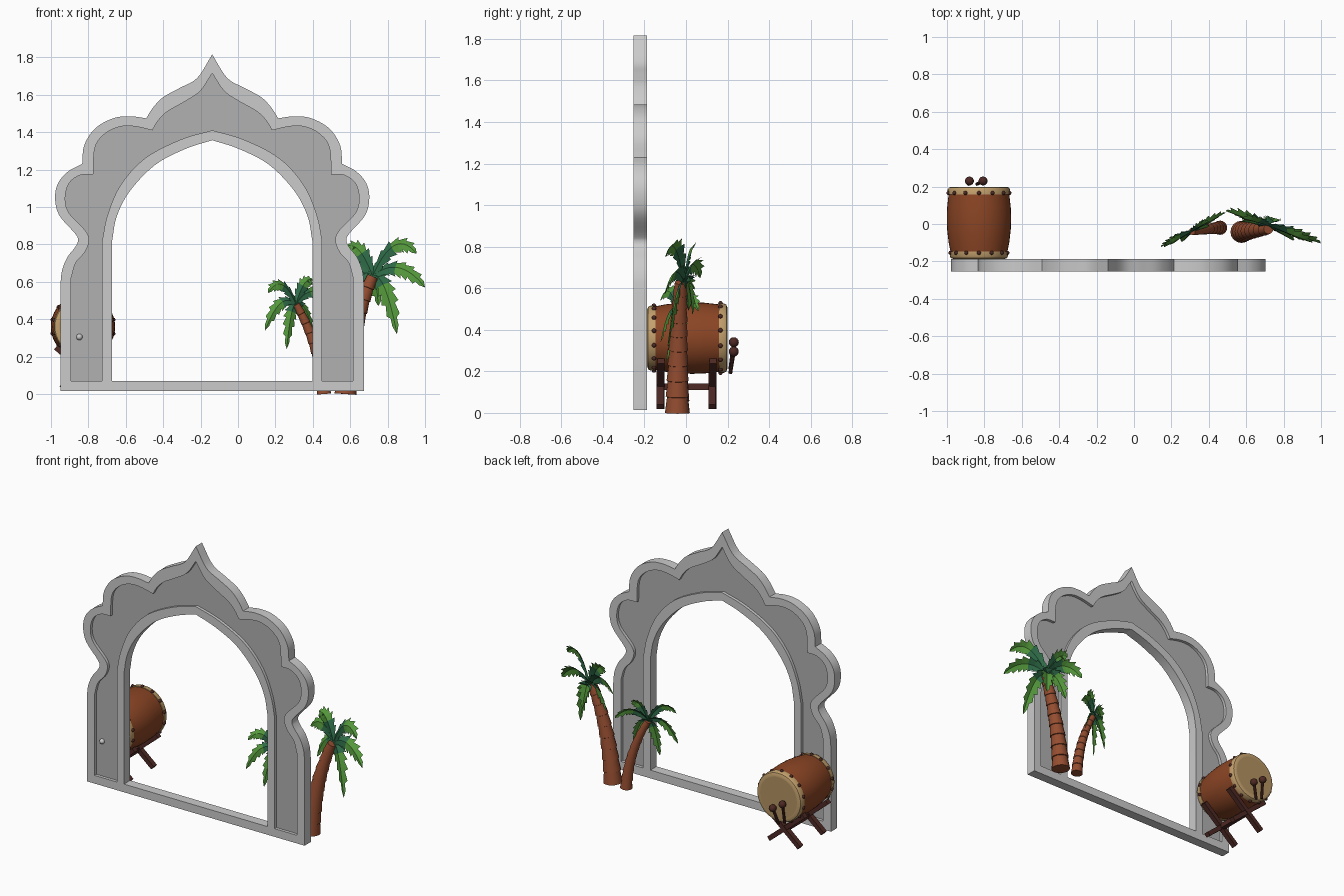
import bpy, bmesh, math
from mathutils import Vector

if "Cube" in bpy.data.objects:
    bpy.data.objects.remove(bpy.data.objects["Cube"], do_unlink=True)


def material(name, *rgb):
    m = bpy.data.materials.new(name)
    m.use_nodes = True
    m.diffuse_color = (*rgb, 1)
    m.node_tree.nodes["Principled BSDF"].inputs["Base Color"].default_value = (*rgb, 1)
    return m


STONE = material("light grey", .6, .6, .6)
PANEL = material("mid grey", .44, .44, .44)
WOOD = material("drum wood", .26, .06, .018)
BARK = material("palm bark", .3, .075, .03)
TAN = material("tan rim", .54, .35, .15)
SKIN = material("drum skin", .45, .29, .12)
DARK = material("dark wood", .075, .022, .017)
LIGHT_GREEN = material("light green", .09, .32, .045)
DEEP_GREEN = material("deep green", .028, .15, .065)


def finish(name, bm, mats, angle=35, recalc=True):
    """Turn a bmesh into a named object with smooth shading and sharp edges."""
    if recalc:
        bmesh.ops.remove_doubles(bm, verts=bm.verts, dist=1e-5)
        bmesh.ops.recalc_face_normals(bm, faces=bm.faces)
    me = bpy.data.meshes.new(name)
    bm.to_mesh(me)
    bm.free()
    for m in mats:
        me.materials.append(m)
    if angle:
        me.polygons.foreach_set("use_smooth", [True] * len(me.polygons))
        me.set_sharp_from_angle(angle=math.radians(angle))
    ob = bpy.data.objects.new(name, me)
    bpy.context.collection.objects.link(ob)
    return ob


# ---------- Archway ----------
ARCH_X, ARCH_Y = -.138, -.22


def smooth_path(sections, steps=5):
    """Smooth each section, keeping the corners between sections; units are hundredths."""
    out = []
    for sec in sections:
        p = [Vector(q) / 100 for q in sec]
        p = [2 * p[0] - p[1]] + p + [2 * p[-1] - p[-2]]
        for i in range(1, len(p) - 2):
            a, b, c, d = p[i - 1:i + 3]
            n = steps if len(sec) > 2 else 1
            for k in range(n):
                t = k / n
                out.append(b + (c - a) * t / 2 + (2 * a - 5 * b + 4 * c - d) * t * t / 2
                           + (3 * b - a - 3 * c + d) * t ** 3 / 2)
    return out + [Vector(sections[-1][-1]) / 100]


def mirrored(half):
    return half + [Vector((-p.x, p.y)) for p in reversed(half) if p.x > 1e-4]


def plate(name, loops, thickness, mat):
    cu = bpy.data.curves.new(name, 'CURVE')
    cu.dimensions, cu.fill_mode, cu.extrude = '2D', 'BOTH', thickness / 2
    for loop in loops:
        sp = cu.splines.new('POLY')
        sp.points.add(len(loop) - 1)
        for pt, p in zip(sp.points, loop):
            pt.co = (p.x, p.y, 0, 1)
        sp.use_cyclic_u = True
    tmp = bpy.data.objects.new(name + "_outline", cu)
    bpy.context.collection.objects.link(tmp)
    me = bpy.data.meshes.new_from_object(tmp.evaluated_get(bpy.context.evaluated_depsgraph_get()))
    bm = bmesh.new()
    bm.from_mesh(me)
    for f in bm.faces:
        f.material_index = 0
    bpy.data.objects.remove(tmp, do_unlink=True)
    bpy.data.meshes.remove(me)
    ob = finish(name, bm, [mat], 30)
    ob.rotation_euler.x = math.pi / 2
    ob.location = (ARCH_X, ARCH_Y, 0)


outer = smooth_path([
    [(0, 181.6), (8, 169), (17.6, 163.5), (26.2, 158.7), (31.5, 153.3), (35.3, 147.4)],
    [(35.3, 147.4), (44, 148.5), (53, 147.4), (62.6, 142), (68.4, 133), (69.5, 123)],
    [(69.5, 123), (77, 119), (82.4, 112.7), (84, 104.7), (81.8, 95.6), (73.5, 86),
     (71.7, 82.3), (73.3, 78.5), (77.5, 73), (80.3, 66), (81.2, 58)],
    [(81.2, 58), (81.2, 1.5)]])
panel_outer = smooth_path([
    [(0, 171.5), (6.4, 162), (14.4, 156.5), (24, 151), (29, 146), (32, 141)],
    [(32, 141), (41, 143), (49, 143), (57, 139.4), (62.6, 132), (63.6, 117.5)],
    [(63.6, 117.5), (70.6, 117), (76.5, 112.7), (78.6, 104.7), (76.5, 96.7), (68, 87.6),
     (65.8, 82.3), (68, 76), (73, 70), (75.4, 62)],
    [(75.4, 62), (75.4, 7)]])
panel_inner = smooth_path([
    [(0, 141), (17, 136), (36, 126), (49, 111.7), (56, 95.6), (58.8, 82)],
    [(58.8, 82), (58.8, 7)]])
opening = smooth_path([
    [(0, 135.7), (14.4, 131), (30.5, 122.5), (44, 108.5), (51, 95), (53.5, 82)],
    [(53.5, 82), (53.5, 7)]])
panel_loop = mirrored(panel_outer + panel_inner[::-1])
plate("arch_frame", [mirrored(outer), mirrored(opening), panel_loop], .066, STONE)
plate("arch_panel", [panel_loop], .026, PANEL)


def ball(name, pos, r, mat):
    bm = bmesh.new()
    bmesh.ops.create_uvsphere(bm, u_segments=14, v_segments=8, radius=r)
    finish(name, bm, [mat], 60).location = pos


ball("panel_knob", (-.848, ARCH_Y - .016, .305), .017, STONE)

# ---------- Drum ----------
DRUM = Vector((-.829, 0, .36))


def lathe(name, profile, mats, skin_radius=0, sides=40):
    """Spin (radius, y) points around the drum axis."""
    bm = bmesh.new()
    rings = [[bm.verts.new((r * math.cos(a), y, r * math.sin(a)))
              for a in (math.tau * i / sides for i in range(sides))] for r, y in profile]
    for (ra, rb), (pa, pb) in zip(zip(rings, rings[1:]), zip(profile, profile[1:])):
        for i in range(sides):
            j = (i + 1) % sides
            f = bm.faces.new((ra[i], ra[j], rb[j], rb[i]))
            f.material_index = int(max(pa[0], pb[0]) <= skin_radius)
    bmesh.ops.dissolve_degenerate(bm, edges=bm.edges, dist=1e-6)
    finish(name, bm, mats).location = DRUM


lathe("drum_body", [(.15, -.16), (.162, -.1), (.17, -.03), (.172, .03), (.17, .09), (.161, .17)], [WOOD])
for name, s, r, edge in (("front", -1, .156, .146), ("back", 1, .167, .158)):
    lathe(name + "_drum_head", [(r - .015, s * edge), (r, s * edge), (r, s * (edge + .025)),
          (r - .006, s * (edge + .036)), (r - .02, s * (edge + .041)), (r - .03, s * (edge + .041)),
          (0, s * (edge + .041))], [TAN, SKIN], r - .03)
    for i in range(14):
        a = math.tau * (i + .5) / 14
        ball(name + "_drum_stud", DRUM + Vector((r * math.cos(a), s * (edge + .008), r * math.sin(a))), .011, DARK)


def beam(name, a, b, w, d, mat=DARK, round_bar=False):
    a, b = Vector(a), Vector(b)
    bm = bmesh.new()
    if round_bar:
        bmesh.ops.create_cone(bm, cap_ends=True, segments=10, radius1=w, radius2=w, depth=1)
    else:
        bmesh.ops.create_cube(bm, size=1)
        bmesh.ops.scale(bm, vec=(w, d, 1), verts=bm.verts)
    bmesh.ops.scale(bm, vec=(1, 1, (b - a).length), verts=bm.verts)
    ob = finish(name, bm, [mat])
    ob.location = (a + b) / 2
    ob.rotation_mode = 'QUATERNION'
    ob.rotation_quaternion = Vector((0, 0, 1)).rotation_difference(b - a)


# Crossed stand legs, joined by a bar
for y in (-.122, .127):
    for s in (-1, 1):
        beam("stand_leg", (DRUM.x - s * .115, y + s * .002, .03), (DRUM.x + s * .145, y + s * .002, .25), .03, .034)
beam("stand_crossbar", (DRUM.x, -.12, .125), (DRUM.x, .125, .125), .032, .032)

# Mallets hanging on the back
for head, end in (((-.807, .23, .295), (-.84, .213, .19)), ((-.88, .23, .34), (-.885, .213, .21))):
    ball("mallet_head", head, .024, DARK)
    beam("mallet_handle", end, head, .009, .009, round_bar=True)


# ---------- Palms ----------
def bezier(a, c, b, t):
    return a * (1 - t) ** 2 + c * 2 * t * (1 - t) + b * t * t


def trunk(name, base, ctrl, top, r0, r1, segs, sides=16):
    base, ctrl, top = map(Vector, (base, ctrl, top))
    bm = bmesh.new()
    rings = []
    for k in range(segs):
        for t, flare in ((k / segs, 1.06), ((k + .97) / segs, .94)):
            p = bezier(base, ctrl, top, t)
            d = (bezier(base, ctrl, top, t + .01) - p).normalized()
            u = Vector((0, 1, 0)).cross(d).normalized()
            v = d.cross(u)
            r = (r0 + (r1 - r0) * t) * flare
            rings.append([bm.verts.new(p + r * (u * math.cos(a) + v * math.sin(a)))
                          for a in (math.tau * i / sides for i in range(sides))])
    for ra, rb in zip(rings, rings[1:]):
        for i in range(sides):
            j = (i + 1) % sides
            bm.faces.new((ra[i], ra[j], rb[j], rb[i]))
    bm.faces.new(rings[0])
    bm.faces.new(rings[-1])
    finish(name, bm, [BARK])


def frond(name, crown, slope, tip, rise, width, n=14):
    """Arched leaf with a folded midrib and toothed edges."""
    crown, up = Vector(crown), Vector((0, 0, 1))
    end = crown + Vector((tip[0], tip[0] * slope + tip[2], tip[1]))
    ctrl = (crown + end) / 2 + up * rise
    normal = (Vector((slope, -1, 0)).normalized() + up * .6).normalized()
    bm = bmesh.new()
    rows = []
    for i in range(n + 1):
        t = i / n
        p = bezier(crown, ctrl, end, t)
        d = (bezier(crown, ctrl, end, t + .01) - p).normalized()
        side = d.cross(normal).normalized()
        w = width * (math.sin(math.pi * min(1, t * .93 + .07)) ** .7 if t < 1 else 0)
        w *= 1 if i % 2 else .62
        ahead = d * (width * .45 if i % 2 and i < n - 1 else 0)
        fold = side.cross(d) * w * .35
        rows.append([bm.verts.new(q) for q in (p + side * w + ahead - fold, p, p - side * w + ahead - fold)])
    for i, (a, b) in enumerate(zip(rows, rows[1:])):
        for k in (0, 1):
            f = bm.faces.new((a[k], a[k + 1], b[k + 1], b[k]))
            f.material_index = int(i < n * .42)
    finish(name, bm, [LIGHT_GREEN, DEEP_GREEN], 0, recalc=False)


trunk("large_palm_trunk", (.575, -.042, 0), (.6, -.04, .36), (.72, -.025, .63), .056, .03, 9)
trunk("small_palm_trunk", (.46, -.02, 0), (.44, -.02, .26), (.31, -.04, .48), .036, .02, 9)

# Fronds: tip offset (across, up, depth) and arch height
for tip, rise in (((.235, .12, -.02), .21), ((.28, -.06, -.01), .15), ((.13, -.31, -.04), .18),
                  ((-.14, .16, .0), .11), ((-.23, .02, .01), .15), ((-.14, -.14, -.02), .13),
                  ((.03, -.16, .05), .13)):
    frond("large_palm_frond", (.72, -.01, .63), -.3, tip, rise, .052)
for tip, rise in (((-.165, -.14, 0), .15), ((-.15, .06, -.01), .15), ((-.05, -.24, -.03), .13),
                  ((.09, .13, .01), .09), ((.18, .01, .01), .13), ((.09, -.15, -.02), .11)):
    frond("small_palm_frond", (.31, -.04, .48), .5, tip, rise, .038)
